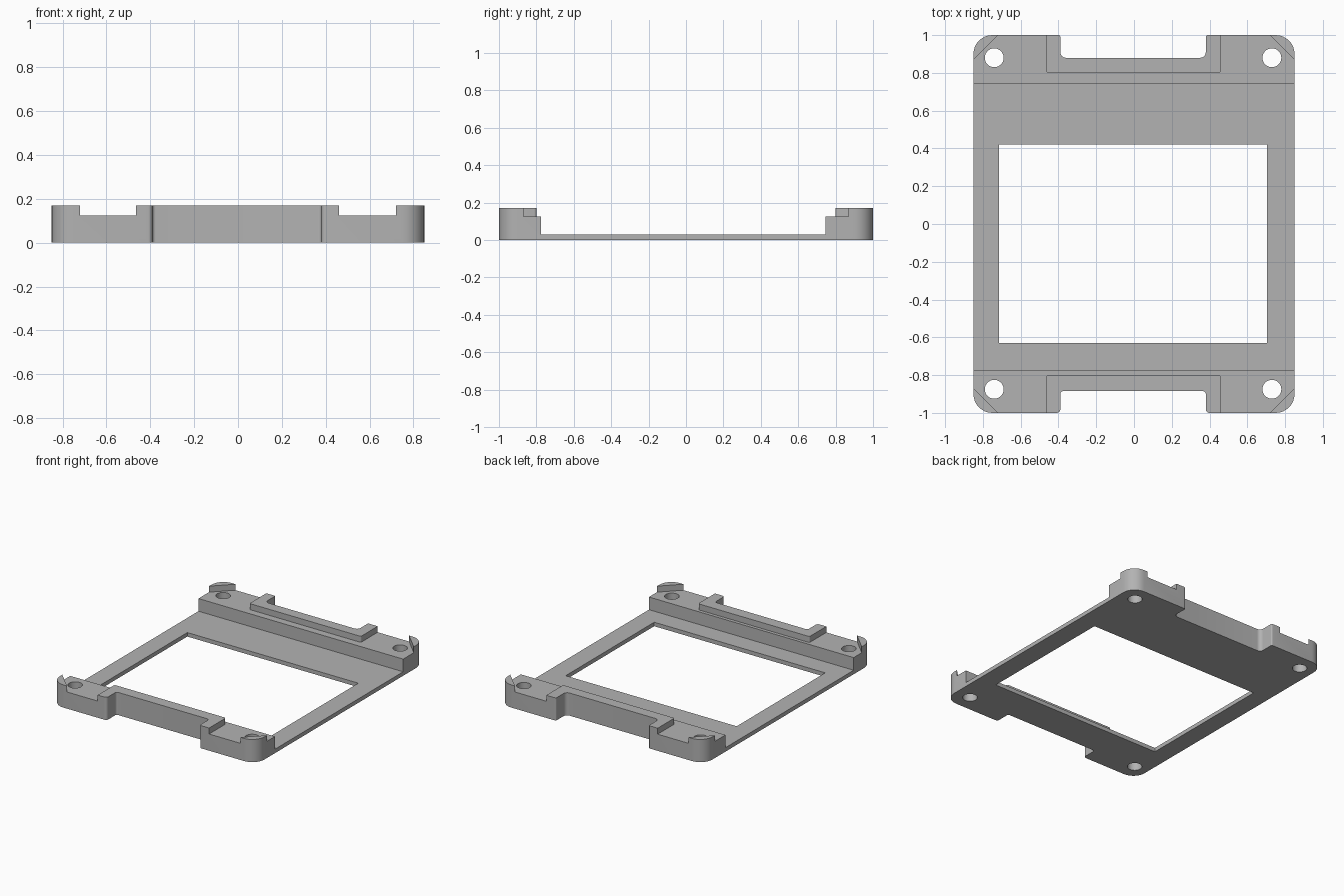
import bpy, bmesh, math
from mathutils import Vector

cube = bpy.data.objects.get("Cube")
if cube:
    bpy.data.objects.remove(cube, do_unlink=True)

WIDTH, HEIGHT = 0.85, 0.17
PLATE_TOP, LEDGE_TOP = 0.03, 0.125

grey = bpy.data.materials.new("grey plastic")
grey.use_nodes = True
colour = (0.45, 0.45, 0.45, 1)
grey.diffuse_color = colour
grey.node_tree.nodes["Principled BSDF"].inputs["Base Color"].default_value = colour


def rounded(corners, steps=8):
    """Turn (x, y, radius) corners into an outline with arcs."""
    pts = []
    for i, (x, y, r) in enumerate(corners):
        p = Vector((x, y))
        if r == 0:
            pts.append(p)
            continue
        a = (Vector(corners[i - 1][:2]) - p).normalized()
        b = (Vector(corners[(i + 1) % len(corners)][:2]) - p).normalized()
        centre = p + (a + b) * r          # right-angled corners
        for k in range(steps + 1):
            t = math.pi / 2 * k / steps
            pts.append(centre - b * r * math.cos(t) - a * r * math.sin(t))
    return pts


def prism(name, pts, z0, z1):
    bm = bmesh.new()
    face = bm.faces.new([bm.verts.new((p[0], p[1], z0)) for p in pts])
    ext = bmesh.ops.extrude_face_region(bm, geom=[face])
    for v in ext["geom"]:
        if isinstance(v, bmesh.types.BMVert):
            v.co.z = z1
    bmesh.ops.recalc_face_normals(bm, faces=bm.faces)
    mesh = bpy.data.meshes.new(name)
    bm.to_mesh(mesh)
    bm.free()
    ob = bpy.data.objects.new(name, mesh)
    bpy.context.collection.objects.link(ob)
    mesh.materials.append(grey)
    return ob


def box(name, x0, x1, y0, y1, z0, z1):
    return prism(name, [(x0, y0), (x1, y0), (x1, y1), (x0, y1)], z0, z1)


# Outer outline with rounded corners and a notch at each end
outline = [
    (-WIDTH, -1, 0.1), (-0.39, -1, 0.02), (-0.39, -0.885, 0.015),
    (0.38, -0.885, 0.015), (0.38, -1, 0.02), (WIDTH, -1, 0.1),
    (WIDTH, 1, 0.1), (0.38, 1, 0.01), (0.38, 0.88, 0.03),
    (-0.39, 0.88, 0.03), (-0.39, 1, 0.01), (-WIDTH, 1, 0.1),
]
frame = prism("frame", rounded(outline), 0, HEIGHT)

# Cutters: low middle, window, screw holes
cutters = [
    box("middle_cutter", -1, 1, -0.775, 0.745, PLATE_TOP, 0.3),
    box("window_cutter", -0.715, 0.705, -0.63, 0.42, -0.1, 0.2),
]
for x in (-0.74, 0.73):
    for y in (-0.875, 0.88):
        ring = [(x + 0.05 * math.cos(math.tau * k / 32),
                 y + 0.05 * math.sin(math.tau * k / 32)) for k in range(32)]
        cutters.append(prism("hole_cutter", ring, -0.1, 0.3))

# Ledge cutters leave the notch rims and the corner tabs standing
ledge = [
    (-0.88, 0.5, 0), (0.88, 0.5, 0), (0.88, 0.84, 0), (0.7, 1.02, 0),
    (0.46, 1.02, 0), (0.46, 0.8, 0.012), (-0.465, 0.8, 0.012),
    (-0.465, 1.02, 0), (-0.7, 1.02, 0), (-0.88, 0.84, 0),
]
for side in (1, -1):
    pts = [(p[0], p[1] * side) for p in rounded(ledge, 4)]
    cutters.append(prism("ledge_cutter", pts, LEDGE_TOP, 0.35))

bpy.ops.object.select_all(action="DESELECT")
frame.select_set(True)
bpy.context.view_layer.objects.active = frame
for cutter in cutters:
    cutter.hide_render = True
    mod = frame.modifiers.new("cut", "BOOLEAN")
    mod.operation = "DIFFERENCE"
    mod.solver = "EXACT"
    mod.object = cutter
    bpy.ops.object.modifier_apply(modifier=mod.name)
for cutter in cutters:
    bpy.data.objects.remove(cutter, do_unlink=True)

bpy.ops.object.shade_smooth_by_angle(angle=math.radians(30))
